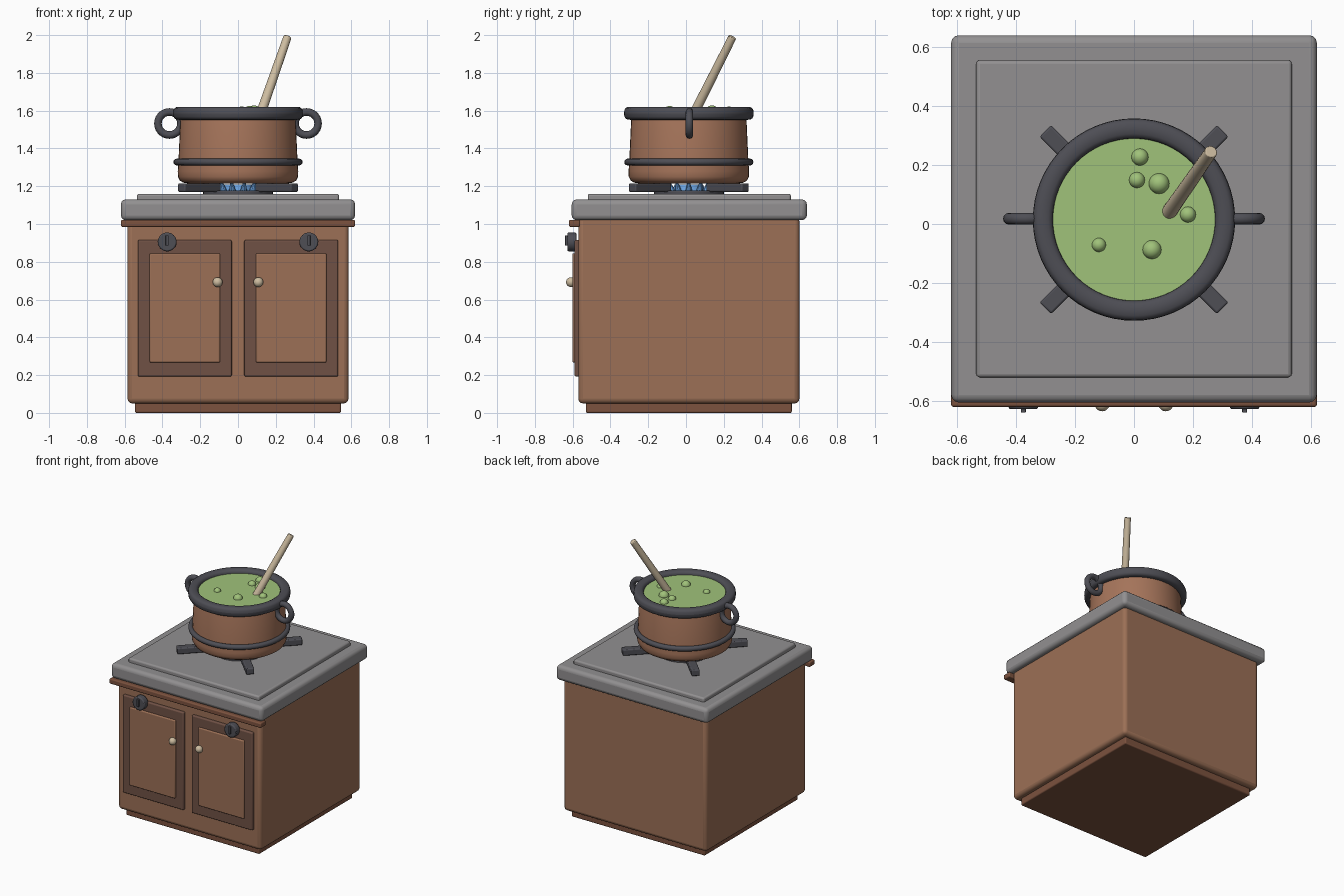
import bpy, math
from mathutils import Vector

if "Cube" in bpy.data.objects:
    bpy.data.objects.remove(bpy.data.objects["Cube"])

CY = 0.015  # depth centre of cabinet and pot


def mat(name, rgb):
    m = bpy.data.materials.new(name)
    lin = [((c / 255 + 0.055) / 1.055) ** 2.4 for c in rgb]
    m.diffuse_color = (*lin, 1)
    m.use_nodes = True
    m.node_tree.nodes["Principled BSDF"].inputs["Base Color"].default_value = m.diffuse_color
    return m


BROWN = mat("cabinet brown", (156, 112, 86))
TRIM = mat("trim brown", (124, 82, 62))
FRAME = mat("door frame brown", (112, 81, 69))
STONE = mat("worktop grey", (146, 144, 145))
IRON = mat("dark iron", (78, 78, 85))
COPPER = mat("pot copper", (165, 116, 90))
SOUP = mat("soup green", (160, 194, 122))
WOOD = mat("pale wood", (205, 188, 160))
BLUE = mat("flame blue", (105, 160, 220))


def finish(name, m, bevel=0, segments=3):
    o = bpy.context.object
    o.name = name
    o.data.materials.append(m)
    if bevel:
        b = o.modifiers.new("bevel", 'BEVEL')
        b.width, b.segments = bevel, segments
    bpy.ops.object.shade_smooth_by_angle(angle=math.radians(35))
    return o


def box(name, m, x, y, z, bevel=0.01):
    """Box from (min, max) ranges."""
    bpy.ops.mesh.primitive_cube_add(size=1, location=[sum(r) / 2 for r in (x, y, z)])
    bpy.context.object.scale = [r[1] - r[0] for r in (x, y, z)]
    bpy.ops.object.transform_apply(location=False, rotation=False, scale=True)
    return finish(name, m, bevel)


def rod(name, m, a, b, r1, r2, verts=24, bevel=0):
    """Round bar or cone from point a to point b."""
    a, b = Vector(a), Vector(b)
    bpy.ops.mesh.primitive_cone_add(vertices=verts, radius1=r1, radius2=r2, depth=(b - a).length,
                                    location=(a + b) / 2,
                                    rotation=(b - a).to_track_quat('Z', 'Y').to_euler())
    return finish(name, m, bevel, 2)


def ball(name, m, loc, r):
    bpy.ops.mesh.primitive_uv_sphere_add(segments=20, ring_count=12, radius=r, location=loc)
    return finish(name, m)


def ring(name, m, loc, major, minor, rot=(0, 0, 0), seg=48):
    bpy.ops.mesh.primitive_torus_add(major_radius=major, minor_radius=minor, major_segments=seg,
                                     minor_segments=12, location=loc, rotation=rot)
    return finish(name, m)


def lathe(name, m, profile, seg=48):
    """Revolve (radius, height) points around the pot axis."""
    n = len(profile)
    verts = [(r * math.cos(2 * math.pi * i / seg), r * math.sin(2 * math.pi * i / seg) + CY, z)
             for i in range(seg) for r, z in profile]
    faces = [(i * n + j, (i + 1) % seg * n + j, (i + 1) % seg * n + j + 1, i * n + j + 1)
             for i in range(seg) for j in range(n - 1)]
    faces.append([i * n for i in reversed(range(seg))])
    faces.append([i * n + n - 1 for i in range(seg)])
    me = bpy.data.meshes.new(name)
    me.from_pydata(verts, [], faces)
    o = bpy.data.objects.new(name, me)
    bpy.context.collection.objects.link(o)
    bpy.ops.object.select_all(action='DESELECT')
    o.select_set(True)
    bpy.context.view_layer.objects.active = o
    return finish(name, m)


# Cabinet and worktop
box("plinth", TRIM, (-0.545, 0.545), (-0.53, 0.56), (0, 0.08), 0.008)
box("cabinet", BROWN, (-0.585, 0.585), (-0.57, 0.60), (0.05, 1.04), 0.025)
box("front_trim", TRIM, (-0.62, 0.62), (-0.62, -0.56), (0.985, 1.022), 0.008)
box("worktop", STONE, (-0.62, 0.62), (-0.605, 0.64), (1.02, 1.13), 0.026)
box("hob_plate", STONE, (-0.535, 0.535), (-0.52, 0.555), (1.11, 1.16), 0.012)

# Doors, pull knobs and dials
for s, side in ((-1, "left"), (1, "right")):
    def span(a, b):
        return tuple(sorted((s * a, s * b)))
    box(side + "_door_frame", FRAME, span(0.033, 0.53), (-0.59, -0.56), (0.193, 0.915), 0.008)
    box(side + "_door_panel", BROWN, span(0.095, 0.468), (-0.602, -0.57), (0.267, 0.845), 0.007)
    ball(side + "_door_knob", WOOD, (s * 0.108, -0.609, 0.692), 0.026)
    x = s * 0.375
    rod(side + "_dial", IRON, (x, -0.58, 0.905), (x, -0.628, 0.905), 0.05, 0.05, 32, 0.007)
    box(side + "_dial_grip", IRON, (x - 0.008, x + 0.008), (-0.64, -0.62), (0.885, 0.94), 0.003)

# Burner, flames and pan supports
rod("burner", IRON, (0, CY, 1.15), (0, CY, 1.178), 0.185, 0.185, 40, 0.005)
rod("flame_core", BLUE, (0, CY, 1.17), (0, CY, 1.21), 0.09, 0.075, 32)
for i in range(10):
    a = 2 * math.pi * i / 10
    c, s = math.cos(a), math.sin(a)
    rod("flame", BLUE, (0.095 * c, CY + 0.095 * s, 1.17), (0.11 * c, CY + 0.11 * s, 1.225),
        0.02, 0.006, 10)
for i in range(4):
    a = math.radians(45 + 90 * i)
    o = box("pan_support", IRON, (-0.135, 0.135), (-0.0275, 0.0275), (1.17, 1.215), 0.007)
    o.location = (0.29 * math.cos(a), CY + 0.29 * math.sin(a), o.location.z)
    o.rotation_euler.z = a

# Pot
lathe("pot", COPPER, [(0.265, 1.215), (0.29, 1.219), (0.308, 1.23), (0.318, 1.25), (0.319, 1.28),
                      (0.315, 1.34), (0.305, 1.56), (0.30, 1.58)])
ring("pot_band", IRON, (0, CY, 1.328), 0.324, 0.018)
rim = [(0.0345 * math.copysign(abs(math.cos(t)) ** 0.7, math.cos(t)),
        0.0345 * math.copysign(abs(math.sin(t)) ** 0.7, math.sin(t)))
       for t in (2 * math.pi * k / 16 for k in range(17))]
rim_obj = lathe("pot_rim", IRON, [(0.3085 + dx, 1.586 + dz) for dx, dz in rim], 64)
# Soup surface and bubbles
rod("soup", SOUP, (0, CY, 1.56), (0, CY, 1.595), 0.29, 0.29, 48)
for x, y, r in ((0.02, 0.227, 0.029), (0.01, 0.149, 0.027), (0.085, 0.137, 0.035),
                (0.183, 0.032, 0.027), (-0.119, -0.071, 0.024), (0.061, -0.087, 0.032)):
    ball("soup_bubble", SOUP, (x, y, 1.593), r)
for s, side in ((-1, "left"), (1, "right")):
    ring(side + "_pot_handle", IRON, (s * 0.363, CY + 0.003, 1.532), 0.061, 0.02,
         (math.pi / 2, 0, 0), 28)

# Stirring stick
rod("stirring_stick", WOOD, (0.115, 0.035, 1.57), (0.262, 0.246, 1.99), 0.026, 0.022, 16, 0.004)

# The rim loop is closed, so drop its two end caps
import bmesh
bm = bmesh.new()
bm.from_mesh(rim_obj.data)
bmesh.ops.delete(bm, geom=[f for f in bm.faces if len(f.verts) > 4], context='FACES_ONLY')
bmesh.ops.remove_doubles(bm, verts=bm.verts, dist=1e-5)
bmesh.ops.recalc_face_normals(bm, faces=bm.faces)
bm.to_mesh(rim_obj.data)
bm.free()
